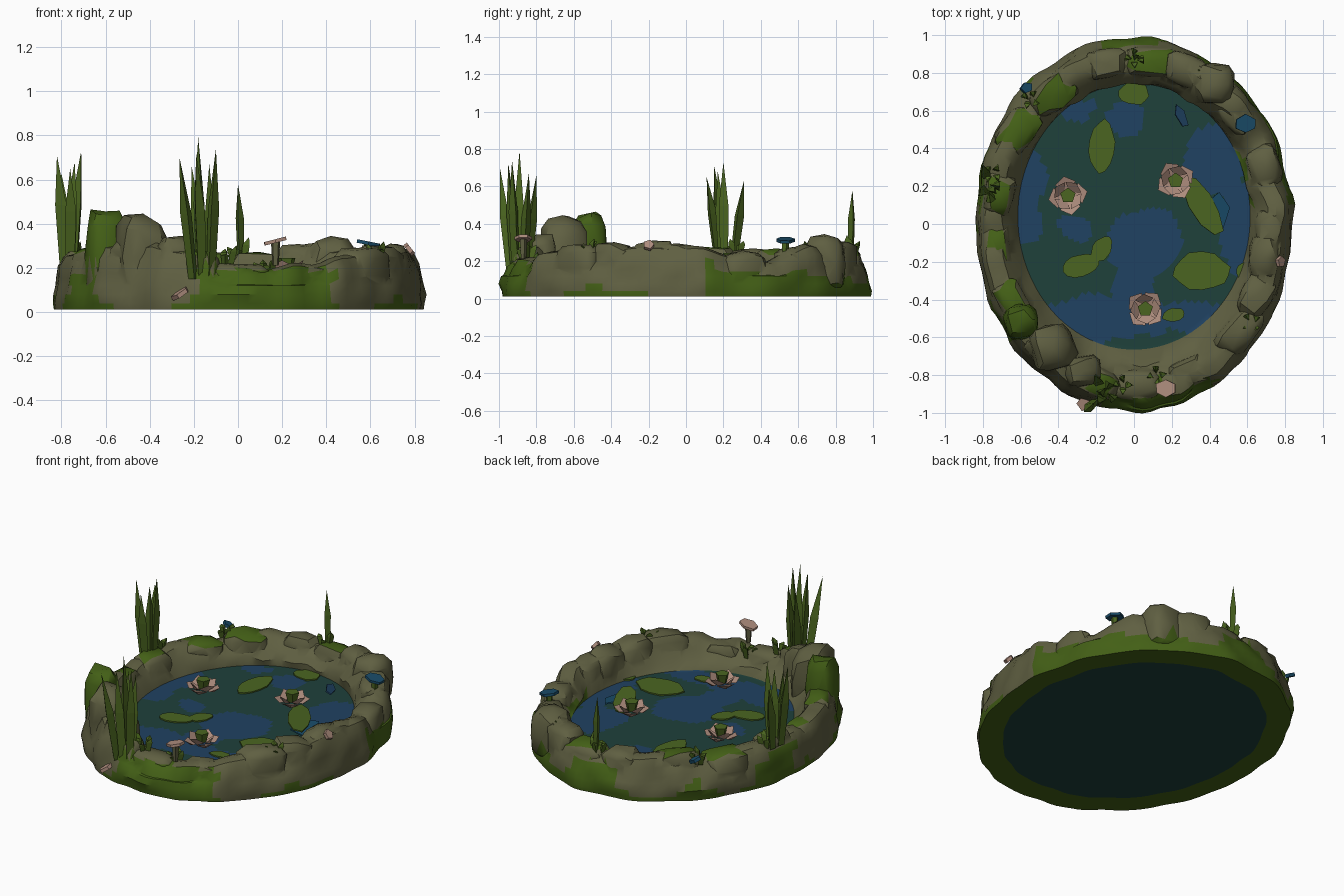
import bpy, bmesh, math, random
from mathutils import Vector, Matrix, noise

if "Cube" in bpy.data.objects:
    bpy.data.objects.remove(bpy.data.objects["Cube"])

random.seed(4)
TAU = math.tau


def material(name, r, g, b):
    m = bpy.data.materials.new(name)
    m.diffuse_color = (r, g, b, 1)
    m.use_nodes = True
    m.node_tree.nodes["Principled BSDF"].inputs["Base Color"].default_value = m.diffuse_color
    return m


ROCK = material("olive grey stone", .116, .116, .054)
MOSS = material("moss green", .056, .115, .008)
REED = material("reed green", .070, .130, .014)
BLUE = material("water blue", .014, .054, .122)
TEAL = material("water teal", .013, .052, .043)
PAD = material("lily pad green", .070, .130, .015)
PINK = material("petal pink", .43, .27, .21)
AZURE = material("small bloom blue", .010, .072, .140)


def finish(bm, name, mats, rule=None, recalc=True):
    if recalc:
        bmesh.ops.recalc_face_normals(bm, faces=bm.faces)
    bm.normal_update()
    if rule:
        for f in bm.faces:
            f.material_index = rule(f.calc_center_median(), f.normal)
    me = bpy.data.meshes.new(name)
    bm.to_mesh(me)
    bm.free()
    for m in mats:
        me.materials.append(m)
    ob = bpy.data.objects.new(name, me)
    bpy.context.collection.objects.link(ob)
    return ob


def inside(c, blobs):
    return any(((c.x - x) / a) ** 2 + ((c.y - y) / b) ** 2 < 1 for x, y, a, b in blobs)


def wobble(c, f, s):
    return Vector((noise.noise(c * f), noise.noise(c * f + Vector((9, 3, 1))), 0)) * s


# Rim height every 15 degrees, anticlockwise from +x
HEIGHTS = [.28, .25, .20, .28, .31, .26, .24, .26, .27, .25, .25, .26,
           .25, .25, .28, .31, .31, .26, .21, .20, .22, .26, .27, .28]


def rim_height(t):
    k = (t % TAU) / TAU * 24
    i = int(k)
    return HEIGHTS[i % 24] * (1 - k + i) + HEIGHTS[(i + 1) % 24] * (k - i)


# Moss on the low outer bank; blue patches on the teal water; teal floor below
MOSS_SPOTS = [(.2, -.97, .36, .17), (-.80, .25, .12, .16), (-.72, -.52, .10, .12),
              (.84, .30, .08, .2), (0, .98, .16, .09), (-.66, .78, .12, .12), (-.08, -.93, .12, .12)]
BLUE_SPOTS = [(-.58, .2, .12, .32), (.05, -.1, .18, .18), (-.15, -.50, .34, .12), (.42, .34, .16, .2),
              (-.05, .54, .10, .09), (.35, -.5, .2, .08), (-.3, -.02, .10, .09), (.55, .0, .10, .25),
              (.0, -.33, .10, .14), (-.3, .6, .10, .06)]
WATER = .11


def moss_rule(c, n):
    if n.z < -.8 or (inside(c + wobble(c, 7, .05), MOSS_SPOTS) and c.z < .19):
        return 1
    low = .05 + .12 * noise.noise(c * 3 + Vector((0, 0, 2))) + (.03 if c.y > .1 else -.02)
    return 1 if c.z < min(low, .15) else 0


def pond_rule(c, n):
    r = math.hypot(c.x / .838, c.y / .985)
    if n.z < -.9 and c.z < .03 and r < .85:
        return 3
    if abs(c.z - WATER) < .002 and n.z > .95 and r < .78:
        return 2 if inside(c + wobble(c, 6, .05), BLUE_SPOTS) else 3
    return moss_rule(c, n)


# One closed shell: floor, bank and water lofted as rings
bm = bmesh.new()
N, rings = 120, []
for i in range(N):
    t = i / N * TAU
    h = rim_height(t)
    ct, st = math.cos(t), math.sin(t)
    w = 1 + .03 * noise.noise(Vector((ct * 5, st * 5, 0)))
    profile = [(.84, .012), (.995, .012), (1, .04), (.998, .08), (.99, .12), (.98, .6 * h), (.965, .8 * h),
               (.935, .95 * h), (.88, h), (.83, .95 * h), (.785, .75 * h), (.755, .6 * h)]
    ring = []
    for r, z in profile:
        j = .03 * noise.noise(Vector((ct * 6, st * 6, z * 7)))
        r = r * w + (j if z > .05 else 0)
        ring.append(bm.verts.new((.838 * r * ct, .985 * r * st, z + (j if z > .13 else 0))))
    for k in range(24, 0, -1):
        ring.append(bm.verts.new((.615 * k / 24 * ct, (.705 * st + .04) * k / 24, WATER)))
    rings.append(ring)
for i in range(N):
    a, b = rings[i], rings[(i + 1) % N]
    for k in range(len(a) - 1):
        bm.faces.new((a[k], b[k], b[k + 1], a[k + 1]))
bm.faces.new([r[0] for r in rings])
bm.faces.new([r[-1] for r in rings])
pond = finish(bm, "pond_bank_and_water", [ROCK, MOSS, BLUE, TEAL], pond_rule)

# Boulders are merged into the bank
stones = bpy.data.collections.new("stones")
bpy.context.scene.collection.children.link(stones)


def boulder(name, x, y, top, size, turn=0, mossy=moss_rule, slope=0):
    bm = bmesh.new()
    bmesh.ops.create_icosphere(bm, subdivisions=2, radius=1)
    off = Vector((x * 7, y * 7, top * 5))
    for v in bm.verts:
        c = v.co.copy()
        v.co = Vector([math.copysign(abs(q) ** .6, q) for q in c]) * .85
        v.co *= 1 + .2 * noise.noise(c * 1.2 + off)
    zmax = max(v.co.z for v in bm.verts)
    zmin = min(v.co.z for v in bm.verts)
    rot = Matrix.Rotation(turn, 4, 'Z')
    foot = .03
    for v in bm.verts:
        u = (v.co.z - zmin) / (zmax - zmin)
        p = rot @ Vector((v.co.x * size[0], v.co.y * size[1], 0))
        peak = top - slope * (p.x + size[0])
        v.co = p + Vector((x, y, foot + u * (peak - foot)))
    ob = finish(bm, name, [ROCK, MOSS], mossy)
    bpy.context.collection.objects.unlink(ob)
    stones.objects.link(ob)


for i in range(17):
    t = (i + random.uniform(-.25, .25)) / 17 * TAU
    r = random.uniform(.85, .88)
    top = rim_height(t) + random.uniform(.005, .03)
    boulder("bank_boulder", .84 * r * math.cos(t), r * math.sin(t), top,
            (random.uniform(.09, .11), random.uniform(.13, .18)), t)
boulder("tall_boulder", -.43, -.66, .495, (.14, .14), .3, moss_rule, .35)
boulder("front_boulder", -.27, -.78, .345, (.12, .10), .2)
boulder("mossy_boulder", -.60, -.52, .465, (.105, .11), .2, lambda c, n: 1 if c.z > .2 else 0)
boulder("back_boulder", .42, .74, .345, (.13, .13))
boulder("right_boulder", .69, -.18, .31, (.10, .15))

mod = pond.modifiers.new("merge_stones", 'BOOLEAN')
mod.operation, mod.solver, mod.operand_type, mod.collection = 'UNION', 'EXACT', 'COLLECTION', stones
bpy.ops.object.select_all(action='DESELECT')
pond.select_set(True)
bpy.context.view_layer.objects.active = pond
bpy.ops.object.modifier_apply(modifier=mod.name)
for ob in list(stones.objects):
    bpy.data.objects.remove(ob)
bpy.ops.object.shade_smooth_by_angle(angle=math.radians(35))


# Lily pads: thin irregular discs
def plate(name, x, y, z, a, b, turn, mat, sides=14, tilt=0, thick=.008):
    bm = bmesh.new()
    bmesh.ops.create_cone(bm, cap_ends=True, segments=sides, radius1=1, radius2=1, depth=thick)
    for v in bm.verts:
        s = 1 + .18 * noise.noise(Vector((v.co.x * 1.5 + x * 9, v.co.y * 1.5 + y * 9, 0)))
        v.co.x *= a * s
        v.co.y *= b * s
    bm.transform(Matrix.Translation((x, y, z)) @ Matrix.Rotation(turn, 4, 'Z') @ Matrix.Rotation(tilt, 4, 'Y'))
    return finish(bm, name, [mat])


for x, y, a, b, turn in [(-.17, .41, .07, .14, -.1), (0, .69, .08, .06, 0), (-.28, -.22, .10, .06, .2),
                         (-.17, -.13, .05, .07, -.6), (.36, -.25, .15, .10, 0), (.59, -.25, .05, .05, 0),
                         (.21, -.48, .06, .035, .2)]:
    plate("lily_pad", x, y, WATER + .005, a, b, turn, PAD)
plate("raised_lily_leaf", .36, .10, .165, .07, .17, .55, PAD, 9, .2)
plate("blue_leaf", .44, .06, .14, .07, .11, -.1, AZURE, 5, .2)
plate("dark_leaf", .25, .57, .14, .03, .07, .4, BLUE, 5, .5)


# Water lilies: two layers of four upturned petals around a green heart
def petal(bm, ang, r0, r1, w, z0, z1):
    rot = Matrix.Rotation(ang, 3, 'Z')
    rm, zm = r0 * .45 + r1 * .55, z0 * .6 + z1 * .4
    pts = [(r0, 0, z0), (rm, -w, zm + .01), (r1, 0, z1), (rm, w, zm + .01)]
    top = [bm.verts.new(rot @ Vector(p)) for p in pts]
    low = bm.verts.new(rot @ Vector((rm, 0, zm - .015)))
    for i in range(4):
        bm.faces.new((top[i], top[(i + 1) % 4], low))
    bm.faces.new(top)


def lily(x, y, z, turn):
    bm = bmesh.new()
    for layer, (r, w, zt) in enumerate([(.105, .056, .04), (.08, .05, .07)]):
        for i in range(4):
            petal(bm, turn + (i + layer / 2) / 4 * TAU, .02, r, w, .01, zt)
    bm.transform(Matrix.Translation((x, y, z)))
    finish(bm, "lily_petals", [PINK])
    bm = bmesh.new()
    bmesh.ops.create_cone(bm, cap_ends=True, segments=5, radius1=.026, radius2=.042, depth=.06,
                          matrix=Matrix.Translation((x, y, z + .05)))
    finish(bm, "lily_heart", [PAD])


for p in [(-.35, .15, .125, .2), (.22, .23, .165, .5), (.06, -.45, .125, .9)]:
    lily(*p)


# Reeds and grass: tapering three-sided blades, base to tip
def blade(bm, base, tip, w):
    base, tip = Vector(base), Vector(tip)
    mid = base.lerp(tip, .5) + Vector((0, 0, .02))
    a = random.uniform(0, TAU)
    loops = []
    for c, s in [(base, .8), (mid, 1)]:
        loops.append([bm.verts.new(c + Vector((math.cos(a + k * TAU / 3), math.sin(a + k * TAU / 3), 0)) * w * s)
                      for k in range(3)])
    end = bm.verts.new(tip)
    for k in range(3):
        n = (k + 1) % 3
        bm.faces.new((loops[0][k], loops[0][n], loops[1][n], loops[1][k]))
        bm.faces.new((loops[1][k], loops[1][n], end))


def reeds(name, x, y, z, tips, w):
    bm = bmesh.new()
    for tx, ty, tz in tips:
        blade(bm, (x + (tx - x) * .45, y + (ty - y) * .45, z), (tx, ty, tz), w)
    finish(bm, name, [REED])


reeds("left_reeds", -.765, .21, .22, [(-.82, .15, .71), (-.76, .11, .65), (-.71, .2, .73), (-.80, .31, .63),
                                      (-.74, .17, .68)], .03)
reeds("front_reeds", -.15, -.89, .15, [(-.265, -.995, .70), (-.18, -.89, .79), (-.10, -.93, .74),
                                       (-.21, -.80, .66), (-.13, -.84, .67), (-.19, -.95, .72)], .03)
reeds("back_reed", .02, .88, .23, [(0, .89, .58), (.05, .86, .34)], .022)
for x, y, h in [(0, .88, .32), (-.55, .66, .31), (.30, .80, .31), (.62, -.52, .32), (-.75, .27, .32),
                (-.06, -.85, .30), (.12, -.80, .25)]:
    reeds("grass_tuft", x, y, h - .09, [(x + .05 * math.cos(k * 1.6 + x), y + .05 * math.sin(k * 1.6 + x), h - .012 * k)
                                       for k in range(4)], .02)

# Small mushroom-like blooms on stalks, fallen petals and a blue chip
for x, y, z, mat, stalk, tilt in [(.17, -.87, .322, PINK, ROCK, -.25), (.59, .53, .312, AZURE, REED, .2)]:
    plate("bloom_cap", x, y, z, .06, .048, 0, mat, 6, tilt, .016)
    bm = bmesh.new()
    bmesh.ops.create_cone(bm, segments=5, radius1=.015, radius2=.022, depth=.11,
                          matrix=Matrix.Translation((x, y, z - .055)))
    finish(bm, "bloom_stalk", [stalk])
plate("fallen_petal", -.26, -.95, .085, .045, .04, .3, PINK, 5, -.6, .02)
plate("side_petal", .775, -.20, .285, .03, .03, 0, PINK, 5, .9, .02)
plate("blue_chip", -.57, .72, .27, .035, .03, .4, AZURE, 5, .5, .02)
